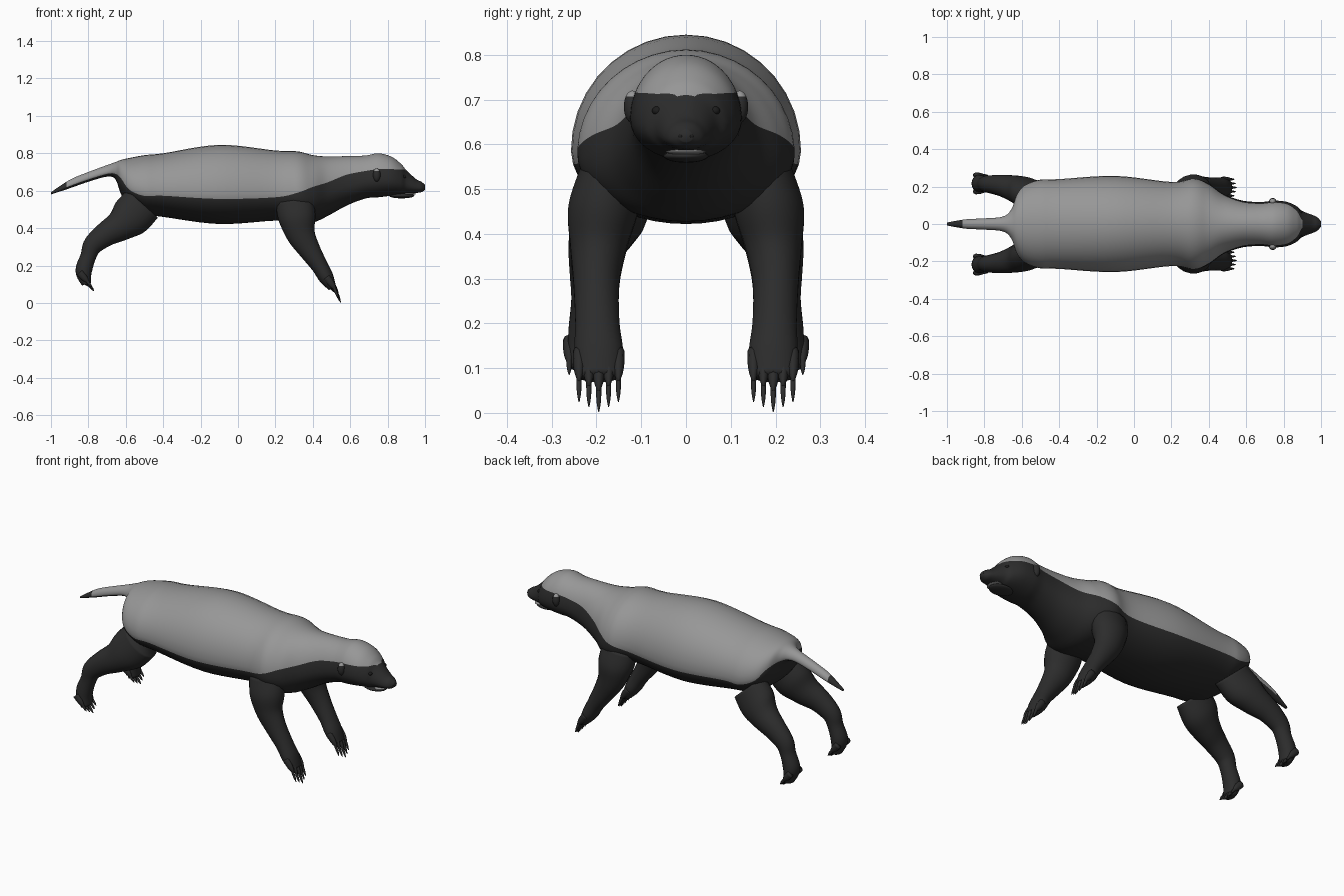
import bpy, bmesh, math
from mathutils import Vector

cube = bpy.data.objects.get("Cube")
if cube:
    bpy.data.objects.remove(cube, do_unlink=True)


def material(name, value):
    m = bpy.data.materials.new(name)
    m.use_nodes = True
    m.diffuse_color = (value, value, value, 1)
    bsdf = m.node_tree.nodes["Principled BSDF"]
    bsdf.inputs["Base Color"].default_value = m.diffuse_color
    bsdf.inputs["Roughness"].default_value = 0.8
    return m


GREY = material("silver grey fur", 0.31)
DARK = material("dark fur", 0.025)
BLACK = material("black", 0.012)
TOOTH = material("tooth grey", 0.3)


def smooth_rows(rows, steps):
    """Catmull-Rom interpolation through rows of numbers."""
    out = []
    last = len(rows) - 1
    for i in range(last):
        before, start = rows[max(i - 1, 0)], rows[i]
        end, after = rows[i + 1], rows[min(i + 2, last)]
        for s in range(steps):
            t = s / steps
            out.append([q + t / 2 * (r - p + t * (2 * p - 5 * q + 4 * r - u
                                                  + t * (3 * (q - r) + u - p)))
                        for p, q, r, u in zip(before, start, end, after)])
    out.append(rows[-1])
    return out


def finish(name, bm, mats, mirror=False):
    bmesh.ops.recalc_face_normals(bm, faces=bm.faces)
    mesh = bpy.data.meshes.new(name)
    for face in bm.faces:
        face.smooth = True
    bm.to_mesh(mesh)
    bm.free()
    for mat in mats:
        mesh.materials.append(mat)
    ob = bpy.data.objects.new(name, mesh)
    bpy.context.collection.objects.link(ob)
    if mirror:
        mod = ob.modifiers.new("mirror", 'MIRROR')
        mod.use_axis = (False, True, False)


def skin(bm, rings, rule):
    """Bridge rings of points, pick each face's material, close both ends."""
    loops = [[bm.verts.new(p) for p in ring] for ring in rings]
    n = len(loops[0])
    for a, b in zip(loops, loops[1:]):
        for j in range(n):
            k = (j + 1) % n
            face = bm.faces.new((a[j], a[k], b[k], b[j]))
            face.material_index = rule(j, face.calc_center_median())
    for end in (loops[0], loops[-1]):
        face = bm.faces.new(end)
        face.material_index = rule(n - 1, face.calc_center_median())


def limb(bm, rows, steps, sides):
    """Tube along x,z with in-plane radius, side radius and y offset."""
    rows = smooth_rows(rows, steps)
    rings = []
    for i, (x, z, deep, wide, y) in enumerate(rows):
        p, q = rows[max(i - 1, 0)], rows[min(i + 1, len(rows) - 1)]
        along = Vector((q[0] - p[0], 0, q[1] - p[1])).normalized()
        across = Vector((-along.z, 0, along.x)) * deep
        side = Vector((0, wide, 0))
        angles = [math.tau * j / sides for j in range(sides)]
        rings.append([Vector((x, y, z)) + across * math.cos(a) + side * math.sin(a)
                      for a in angles])
    skin(bm, rings, lambda j, centre: 0)


def ball(name, centre, size, mats, mirror=False, rule=lambda centre: 0):
    bm = bmesh.new()
    bmesh.ops.create_uvsphere(bm, u_segments=20, v_segments=14, radius=1)
    for v in bm.verts:
        v.co = Vector(c + s * p for c, s, p in zip(centre, size, v.co))
    for face in bm.faces:
        face.material_index = rule(face.calc_center_median())
    finish(name, bm, mats, mirror)


# Tail, trunk and head: x, top, bottom, half width, lower edge of the mantle
BODY = [
    (-1, .592, .58, .008, .586), (-.9, .658, .613, .025, .625),
    (-.8, .7, .648, .03, .66), (-.7, .737, .675, .04, .69),
    (-.655, .753, .66, .08, .69), (-.625, .765, .58, .16, .665),
    (-.58, .775, .52, .21, .605), (-.5, .79, .475, .237, .572),
    (-.4, .8, .46, .24, .573), (-.1, .845, .422, .257, .556),
    (.2, .815, .44, .225, .565), (.32, .81, .43, .243, .59),
    (.4, .79, .43, .215, .62), (.48, .783, .465, .16, .645),
    (.58, .785, .52, .125, .685), (.68, .788, .558, .118, .705),
    (.75, .8, .565, .125, .715), (.82, .782, .573, .118, .715),
    (.87, .745, .578, .095, .713), (.9, .71, .583, .07, .708),
    (.95, .664, .588, .05, .66), (.98, .648, .592, .036, .64),
    (1, .632, .605, .014, .63),
]
SEGMENTS = 20  # points above and points below the mantle edge
rings = []
for x, top, bottom, half, edge in smooth_rows(BODY, 6):
    mid = bottom + .39 * (top - bottom)
    span = top - mid if edge > mid else mid - bottom
    start = math.asin(max(-.9, min(.96, (edge - mid) / span)))
    arc = math.pi - 2 * start
    angles = [start + arc * j / SEGMENTS for j in range(SEGMENTS)]
    angles += [start + arc + (math.tau - arc) * j / SEGMENTS for j in range(SEGMENTS)]
    rings.append([(x, half * math.cos(a),
                   mid + math.sin(a) * (top - mid if math.sin(a) > 0 else mid - bottom))
                  for a in angles])
bm = bmesh.new()
skin(bm, rings, lambda j, centre: 0 if j < SEGMENTS and -.915 < centre.x < .9 else 1)
finish("body", bm, [GREY, DARK])

# Legs from hip to paw: x, z, depth, half width, y
FRONT_LEG = [
    (.3, .55, .1, .065, .17), (.315, .46, .1, .08, .184), (.335, .37, .078, .064, .195),
    (.378, .29, .06, .052, .2), (.435, .2, .045, .05, .198), (.472, .135, .04, .055, .195),
    (.505, .08, .022, .045, .195)]
HIND_LEG = [
    (-.51, .53, .11, .075, .15), (-.575, .46, .11, .085, .165), (-.635, .41, .083, .075, .185),
    (-.71, .365, .065, .058, .205), (-.775, .31, .053, .047, .213), (-.8, .25, .042, .042, .215),
    (-.825, .17, .044, .047, .217), (-.81, .1, .025, .042, .217)]
for name, rows in (("front_legs", FRONT_LEG), ("hind_legs", HIND_LEG)):
    bm = bmesh.new()
    limb(bm, rows, 5, 18)
    finish(name, bm, [DARK], True)


def digits(name, base, tip, radius, y):
    """Five tapered toes or claws fanned across a paw."""
    bm = bmesh.new()
    for k in range(-2, 3):
        rows = []
        for i in range(5):
            t = i / 4
            r = radius * (1 - .8 * t ** 3)
            x, z = (b + (e - b) * t for b, e in zip(base, tip))
            rows.append((x - .006 * abs(k), z + .011 * abs(k), 1.4 * r, r, y + .022 * k))
        limb(bm, rows, 2, 8)
    finish(name, bm, [DARK], True)


digits("front_toes", (.485, .115), (.535, .048), .014, .195)
digits("front_claws", (.524, .062), (.549, .003), .006, .195)
digits("hind_toes", (-.835, .14), (-.787, .086), .014, .217)
digits("hind_claws", (-.797, .097), (-.77, .064), .006, .217)

# Head details
ball("ears", (.742, .12, .684), (.02, .019, .036), [DARK, GREY], True,
     lambda centre: int(centre.z > .706))
ball("eyes", (.886, .064, .675), (.012, .012, .01), [BLACK], True)
ball("nose", (.986, 0, .62), (.014, .024, .016), [DARK])
ball("nostrils", (.996, .012, .618), (.005, .006, .005), [BLACK], True)
ball("lower_jaw", (.875, 0, .574), (.068, .05, .015), [DARK])
ball("teeth", (.915, 0, .583), (.036, .045, .006), [TOOTH])
